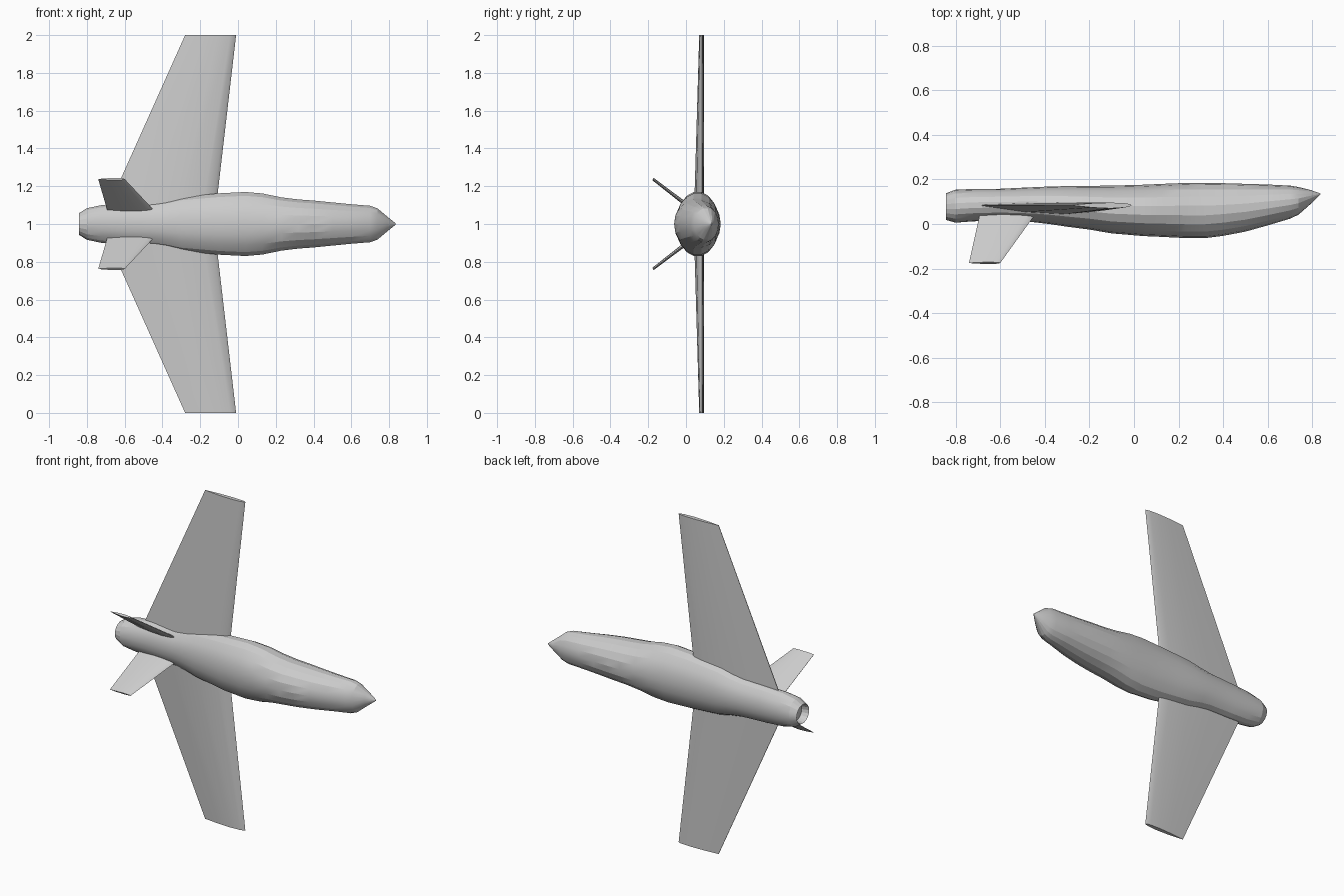
import bpy, bmesh, math

if "Cube" in bpy.data.objects:
    bpy.data.objects.remove(bpy.data.objects["Cube"])


def finish(name, bm, smooth):
    bmesh.ops.recalc_face_normals(bm, faces=bm.faces)
    me = bpy.data.meshes.new(name)
    bm.to_mesh(me)
    bm.free()
    ob = bpy.data.objects.new(name, me)
    bpy.context.collection.objects.link(ob)
    bpy.ops.object.select_all(action='DESELECT')
    ob.select_set(True)
    bpy.context.view_layer.objects.active = ob
    bpy.ops.object.shade_smooth_by_angle(angle=math.radians(smooth))
    return ob


def loft(name, rings, smooth):
    """Skin a list of equal-length point rings and cap both ends."""
    bm = bmesh.new()
    loops = [[bm.verts.new(p) for p in r] for r in rings]
    n = len(loops[0])
    for a, b in zip(loops, loops[1:]):
        for i in range(n):
            j = (i + 1) % n
            bm.faces.new((a[i], a[j], b[j], b[i]))
    bm.faces.new(loops[0])
    bm.faces.new(loops[-1])
    return finish(name, bm, smooth)


# Fuselage stations: x, half height in z, y min, y max (first is the recessed exhaust)
stations = [
    (-0.80, 0.050, 0.030, 0.125),
    (-0.842, 0.058, 0.018, 0.138), (-0.80, 0.085, 0.006, 0.154),
    (-0.72, 0.102, 0.012, 0.157), (-0.60, 0.109, 0.016, 0.158),
    (-0.45, 0.115, 0.008, 0.165), (-0.38, 0.126, 0.000, 0.168),
    (-0.30, 0.145, -0.012, 0.170), (-0.20, 0.155, -0.025, 0.171),
    (-0.10, 0.165, -0.042, 0.172), (0.04, 0.172, -0.054, 0.176),
    (0.13, 0.164, -0.058, 0.180), (0.23, 0.143, -0.063, 0.184),
    (0.32, 0.132, -0.063, 0.184), (0.40, 0.126, -0.053, 0.183),
    (0.50, 0.116, -0.034, 0.180), (0.60, 0.106, -0.006, 0.177),
    (0.70, 0.098, 0.024, 0.172), (0.738, 0.084, 0.042, 0.166),
    (0.79, 0.040, 0.088, 0.153), (0.835, 0.003, 0.132, 0.137),
]
SIDES = 18
rings = []
for x, h, lo, hi in stations:
    ring = []
    for i in range(SIDES):
        a = 2 * math.pi * i / SIDES
        ring.append((x, (lo + hi) / 2 - (hi - lo) / 2 * math.cos(a), 1 + h * math.sin(a)))
    rings.append(ring)
loft("fuselage", rings, 18)

# Airfoil outline: chord fraction from the leading edge, thickness fraction
OUTER = [(0, 0), (0.03, 0.4), (0.12, 0.75), (0.35, 1), (0.65, 0.75), (1, 0.08)]


def section(le, te, y, z, up, down, ny, nz):
    """Airfoil ring at (y, z), thickened along the normal (ny, nz)."""
    pts = [(c, t * up) for c, t in OUTER] + [(c, -t * down) for c, t in OUTER[:0:-1]]
    return [(le + (te - le) * c, y + t * ny, z + t * nz) for c, t in pts]


# V-tail panel directions: (along-span y, z) gives the panel normal
ty, tz = -0.215, 0.165
length = math.hypot(ty, tz)
for side, label in ((1, "upper"), (-1, "lower")):
    # Forward-swept main wing
    loft(label + "_wing", [
        section(-0.117, -0.692, 0.085, 1 + side * 0.08, 0.011, 0.042, 1, 0),
        section(-0.010, -0.280, 0.085, 1 + side * 1.0, 0.011, 0.015, 1, 0)], 30)
    # Tail fin
    ny, nz = tz / length, -ty / length * side
    loft(label + "_tail_fin", [
        section(-0.445, -0.692, 0.040, 1 + side * 0.073, 0.011, 0.011, ny, nz),
        section(-0.600, -0.740, -0.175, 1 + side * 0.238, 0.007, 0.007, ny, nz)], 30)
